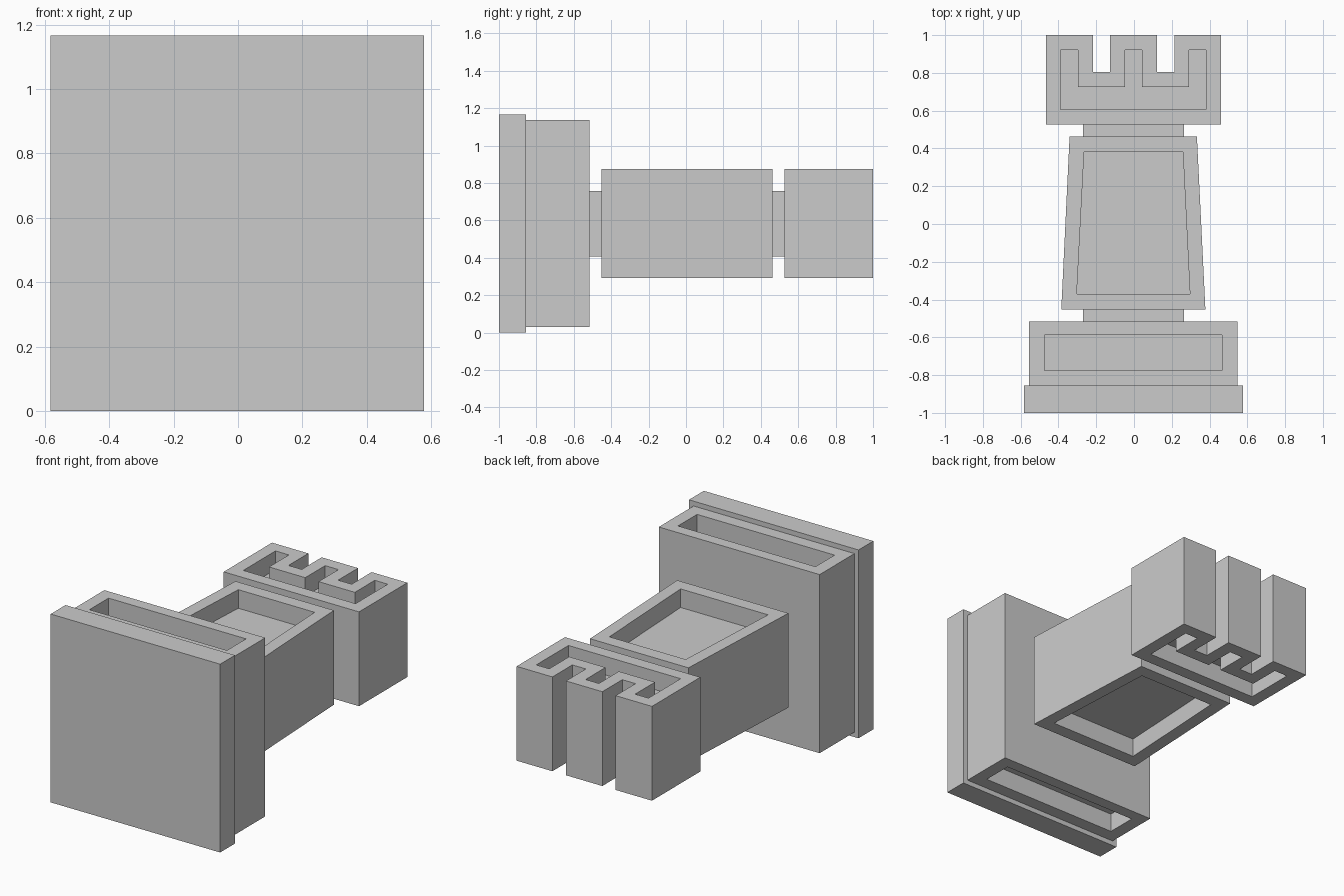
import bpy
import bmesh

if "Cube" in bpy.data.objects:
    bpy.data.objects.remove(bpy.data.objects["Cube"])

MID = 0.583      # height of the symmetry plane
DEPTH = 0.115    # recess depth

stone = bpy.data.materials.new("light grey")
stone.diffuse_color = (0.6, 0.6, 0.6, 1)
stone.use_nodes = True
stone.node_tree.nodes["Principled BSDF"].inputs["Base Color"].default_value = stone.diffuse_color


def prism(name, outline, z0, z1):
    """Extrude a flat outline from z0 to z1."""
    bm = bmesh.new()
    face = bm.faces.new([bm.verts.new((x, y, z0)) for x, y in outline])
    top = bmesh.ops.extrude_face_region(bm, geom=[face])["geom"]
    verts = [v for v in top if isinstance(v, bmesh.types.BMVert)]
    bmesh.ops.translate(bm, vec=(0, 0, z1 - z0), verts=verts)
    bmesh.ops.recalc_face_normals(bm, faces=bm.faces)
    mesh = bpy.data.meshes.new(name)
    bm.to_mesh(mesh)
    bm.free()
    mesh.materials.append(stone)
    obj = bpy.data.objects.new(name, mesh)
    bpy.context.collection.objects.link(obj)
    return obj


def part(name, outline, half, pocket=None):
    """Prism centred on the symmetry plane, with a recess in both flat sides."""
    obj = prism(name, outline, MID - half, MID + half)
    if pocket:
        for z0, z1 in ((MID + half - DEPTH, MID + half + 0.1),
                       (MID - half - 0.1, MID - half + DEPTH)):
            cutter = prism("recess_cutter", pocket, z0, z1)
            cutter.hide_render = True
            mod = obj.modifiers.new("recess", 'BOOLEAN')
            mod.operation = 'DIFFERENCE'
            mod.solver = 'EXACT'
            mod.object = cutter
            bpy.context.view_layer.objects.active = obj
            bpy.ops.object.modifier_apply(modifier=mod.name)
            bpy.data.objects.remove(cutter)
    return obj


def rect(x0, x1, y0, y1):
    return [(x0, y0), (x1, y0), (x1, y1), (x0, y1)]


# Foot: plain slab and recessed block
part("foot_slab", rect(-0.583, 0.578, -1.0, -0.855), 0.583)
part("foot_block", rect(-0.555, 0.547, -0.855, -0.515), 0.553,
     rect(-0.475, 0.467, -0.775, -0.588))

# Necks either side of the body
part("lower_neck", rect(-0.27, 0.264, -0.515, -0.453), 0.175)
part("upper_neck", rect(-0.27, 0.264, 0.463, 0.527), 0.175)

# Tapered body
part("body", [(-0.385, -0.453), (0.378, -0.453), (0.333, 0.463), (-0.341, 0.463)], 0.292,
     [(-0.303, -0.37), (0.296, -0.37), (0.259, 0.38), (-0.264, 0.38)])

# Battlement head: three merlons with a matching recess
head = [(-0.467, 0.527), (0.46, 0.527), (0.46, 1.0), (0.215, 1.0), (0.215, 0.805),
        (0.122, 0.805), (0.122, 1.0), (-0.127, 1.0), (-0.127, 0.805),
        (-0.218, 0.805), (-0.218, 1.0), (-0.467, 1.0)]
head_recess = [(-0.388, 0.606), (0.381, 0.606), (0.381, 0.921), (0.292, 0.921),
               (0.292, 0.726), (0.043, 0.726), (0.043, 0.921), (-0.048, 0.921),
               (-0.048, 0.726), (-0.296, 0.726), (-0.296, 0.921), (-0.388, 0.921)]
part("battlement_head", head, 0.292, head_recess)
